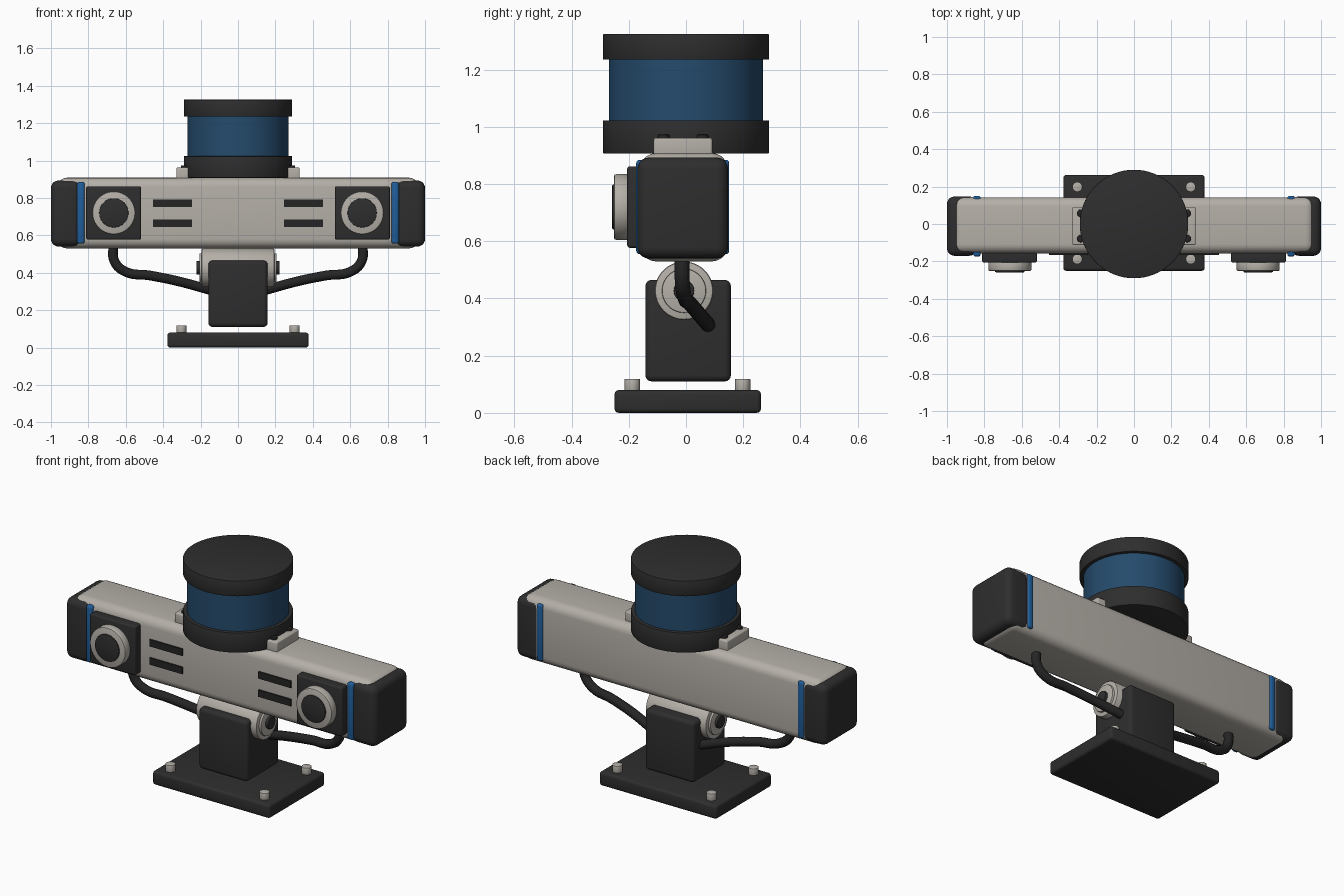
import bpy, bmesh, math
from mathutils import Matrix, Vector

if "Cube" in bpy.data.objects:
    bpy.data.objects.remove(bpy.data.objects["Cube"], do_unlink=True)


def material(name, rgb):
    m = bpy.data.materials.new(name)
    m.use_nodes = True
    m.diffuse_color = (*rgb, 1)
    m.node_tree.nodes["Principled BSDF"].inputs["Base Color"].default_value = (*rgb, 1)
    return m


DARK = material("charcoal", (0.027, 0.027, 0.027))
BLACK = material("black rubber", (0.018, 0.018, 0.018))
METAL = material("warm grey", (0.46, 0.43, 0.39))
BLUE = material("trim blue", (0.014, 0.11, 0.32))
WINDOW = material("sensor window blue", (0.018, 0.07, 0.15))


def finish(name, bm, mat, bevel, segments=4):
    """Round the sharp edges, then turn the bmesh into a shaded object."""
    if bevel:
        sharp = [e for e in bm.edges if e.calc_face_angle(0) > 0.6]
        bmesh.ops.bevel(bm, geom=sharp, offset=bevel, segments=segments,
                        profile=0.5, affect='EDGES', clamp_overlap=True)
    mesh = bpy.data.meshes.new(name)
    bm.to_mesh(mesh)
    bm.free()
    mesh.materials.append(mat)
    obj = bpy.data.objects.new(name, mesh)
    bpy.context.collection.objects.link(obj)
    bpy.ops.object.select_all(action='DESELECT')
    obj.select_set(True)
    bpy.context.view_layer.objects.active = obj
    bpy.ops.object.shade_smooth_by_angle(angle=math.radians(32))
    return obj


def box(name, x, y, z, mat, bevel=0.0, segments=4):
    """Box from (low, high) pairs; x may run in either direction."""
    lo, hi = (Vector(p) for p in zip(sorted(x), y, z))
    bm = bmesh.new()
    bmesh.ops.create_cube(bm, size=1, matrix=Matrix.Translation((lo + hi) / 2)
                          @ Matrix.Diagonal((*(hi - lo), 1)))
    return finish(name, bm, mat, bevel, segments)


def cylinder(name, centre, radius, depth, mat, axis='Z', bevel=0.0, sides=64):
    turn = {'X': Matrix.Rotation(math.pi / 2, 4, 'Y'),
            'Y': Matrix.Rotation(math.pi / 2, 4, 'X'), 'Z': Matrix()}[axis]
    bm = bmesh.new()
    bmesh.ops.create_cone(bm, cap_ends=True, segments=sides, radius1=radius, radius2=radius,
                          depth=depth, matrix=Matrix.Translation(centre) @ turn)
    return finish(name, bm, mat, bevel, 2)


def cable(name, points, radius, mat):
    curve = bpy.data.curves.new(name, 'CURVE')
    curve.dimensions = '3D'
    curve.bevel_depth = radius
    curve.bevel_resolution = 4
    curve.use_fill_caps = True
    curve.resolution_u = 8
    spline = curve.splines.new('BEZIER')
    spline.bezier_points.add(len(points) - 1)
    for bp, p in zip(spline.bezier_points, points):
        bp.co = p
        bp.handle_left_type = bp.handle_right_type = 'AUTO'
    curve.materials.append(mat)
    obj = bpy.data.objects.new(name, curve)
    bpy.context.collection.objects.link(obj)


# Stand: base plate, post and tilt pivot
box("base_plate", (-0.378, 0.378), (-0.25, 0.262), (0, 0.08), DARK, 0.015, 3)
box("post", (-0.158, 0.158), (-0.142, 0.157), (0.11, 0.465), DARK, 0.022)
cylinder("tilt_pivot", (0, -0.007, 0.427), 0.102, 0.39, METAL, 'X', 0.008)
cylinder("pivot_washers", (0, -0.007, 0.427), 0.077, 0.414, METAL, 'X', 0.004)
cylinder("pivot_bolt", (0, -0.007, 0.427), 0.036, 0.446, DARK, 'X', 0.004, 32)

# Sensor bar and round scanner on top
box("main_body", (-0.965, 0.965), (-0.157, 0.143), (0.53, 0.908), METAL, 0.05, 5)
cylinder("scanner_base", (0, 0, 0.965), 0.29, 0.116, DARK, bevel=0.003, sides=96)
cylinder("scanner_window", (0, 0, 1.13), 0.27, 0.23, WINDOW, sides=96)
cylinder("scanner_lid", (0, 0, 1.28), 0.29, 0.09, DARK, bevel=0.003, sides=96)

# Parts repeated on both sides
for side, s in (("right", -1), ("left", 1)):
    for row, y in (("front", -0.188), ("rear", 0.198)):
        cylinder(f"{side}_{row}_base_bolt", (0.303 * s, y, 0.097), 0.027, 0.044,
                 METAL, bevel=0.003, sides=24)

    # End cap and blue trim band
    box(f"{side}_end_cap", (0.84 * s, s), (-0.17, 0.147), (0.54, 0.893), DARK, 0.04, 5)
    box(f"{side}_trim_band", (0.82 * s, 0.86 * s), (-0.174, 0.151), (0.555, 0.885),
        BLUE, 0.012, 3)

    # Camera module
    box(f"{side}_camera_housing", (0.518 * s, 0.812 * s), (-0.206, -0.13), (0.577, 0.862),
        DARK, 0.01, 3)
    cylinder(f"{side}_lens_ring", (0.664 * s, -0.226, 0.72), 0.115, 0.052, METAL, 'Y', 0.008)
    cylinder(f"{side}_lens_glass", (0.664 * s, -0.23, 0.72), 0.078, 0.056, DARK, 'Y', 0.003)

    # Vent slots
    for row, z in (("lower", 0.665), ("upper", 0.771)):
        box(f"{side}_{row}_vent", (0.245 * s, 0.455 * s), (-0.165, -0.156),
            (z - 0.02, z + 0.02), BLACK)

    # Scanner clamp with two screws
    box(f"{side}_scanner_clamp", (0.22 * s, 0.33 * s), (-0.113, 0.092), (0.89, 0.962),
        METAL, 0.008, 3)
    for row, y in (("front", -0.078), ("rear", 0.058)):
        cylinder(f"{side}_{row}_clamp_screw", (0.285 * s, y, 0.96), 0.02, 0.026,
                 BLACK, bevel=0.003, sides=24)

    # Cable from the bar to the back of the post
    path = [(0.664, -0.013, 0.57), (0.66, -0.013, 0.46), (0.6, -0.005, 0.405),
            (0.47, 0.012, 0.385), (0.31, 0.04, 0.352), (0.14, 0.08, 0.305)]
    cable(f"{side}_cable", [(x * s, y, z) for x, y, z in path], 0.026, BLACK)
